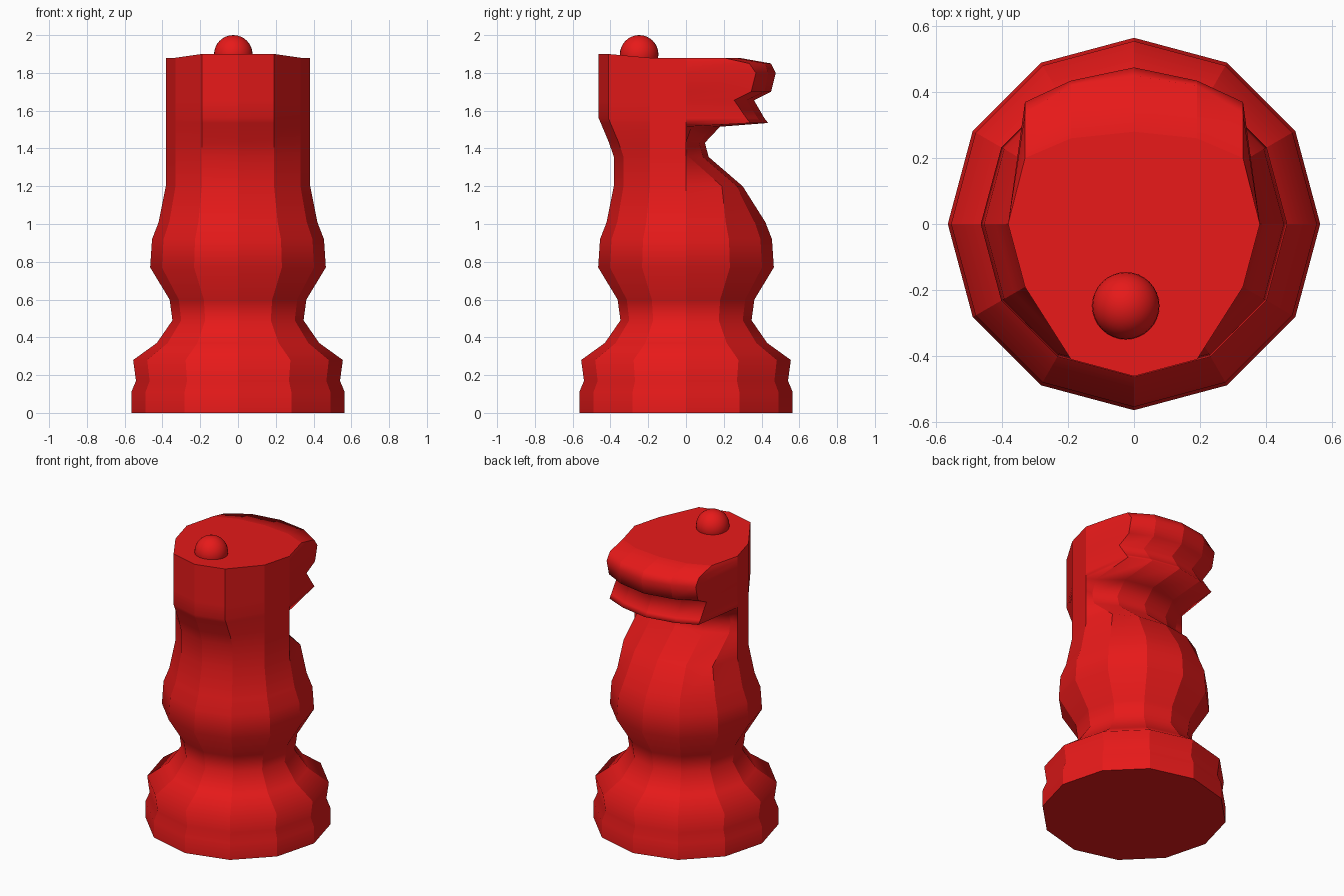
import bpy, bmesh, math

if "Cube" in bpy.data.objects:
    bpy.data.objects.remove(bpy.data.objects["Cube"])

red = bpy.data.materials.new("red")
red.diffuse_color = (0.8, 0.01, 0.01, 1)
red.use_nodes = True
red.node_tree.nodes["Principled BSDF"].inputs["Base Color"].default_value = red.diffuse_color

N = 12
# round body: (height, radius)
BODY = [(0, .565), (.11, .565), (.17, .54), (.28, .555), (.37, .43), (.49, .347),
        (.60, .362), (.77, .465), (.92, .455), (1.01, .42)]
# neck and head: (height, front centre y, front middle y, front side y)
HEAD = [(1.20, .30, .27, .19), (1.355, .12, .09, .015), (1.43, .10, .07, 0.0),
        (1.515, .18, .14, .03), (1.535, .435, .40, .34), (1.56, .415, .38, .32),
        (1.655, .36, .32, .255), (1.70, .45, .415, .345),
        (1.80, .475, .435, .37), (1.85, .45, .42, .335), (1.88, .28, .26, .20)]


def head_ring(z, centre, middle, side):
    """Twelve-sided ring with a shaped face front and a mane bulge behind."""
    bulge = .08 * min(1, max(0, (z - 1.37) / .19))
    front = {1: side, 2: middle, 3: centre, 4: middle, 5: side}
    pts = []
    for i in range(N):
        a = math.tau * i / N
        x, y = .382 * math.cos(a), .382 * math.sin(a)
        h = z
        if i in front:
            y = front[i]
        elif i in (8, 9, 10):
            y -= bulge
            if z > 1.87:
                h += .02
        pts.append((x, y, h))
    return pts


# knight body: stacked rings joined by quads, capped at both ends
rings = [[(r * math.cos(math.tau * i / N), r * math.sin(math.tau * i / N), z)
          for i in range(N)] for z, r in BODY]
rings += [head_ring(*row) for row in HEAD]

bm = bmesh.new()
vr = [[bm.verts.new(p) for p in ring] for ring in rings]
for a, b in zip(vr, vr[1:]):
    for i in range(N):
        j = (i + 1) % N
        bm.faces.new((a[i], a[j], b[j], b[i]))
bm.faces.new(vr[0][::-1])
bm.faces.new(vr[-1])
bmesh.ops.recalc_face_normals(bm, faces=bm.faces)

# smooth up the columns, crisp between columns and around the caps
for f in bm.faces:
    f.smooth = True
for a, b in zip(vr, vr[1:]):
    for i in range(N):
        bm.edges.get((a[i], b[i])).smooth = False
for ring in (vr[0], vr[-1]):
    for i in range(N):
        bm.edges.get((ring[i], ring[(i + 1) % N])).smooth = False
mesh = bpy.data.meshes.new("knight_body")
bm.to_mesh(mesh)
bm.free()
mesh.materials.append(red)
bpy.context.collection.objects.link(bpy.data.objects.new("knight_body", mesh))

# small ball on top of the head
bpy.ops.mesh.primitive_uv_sphere_add(segments=32, ring_count=16, radius=.102,
                                     location=(-.025, -.248, 1.898))
ball = bpy.context.object
ball.name = "top_ball"
ball.data.materials.append(red)
bpy.ops.object.shade_smooth()
